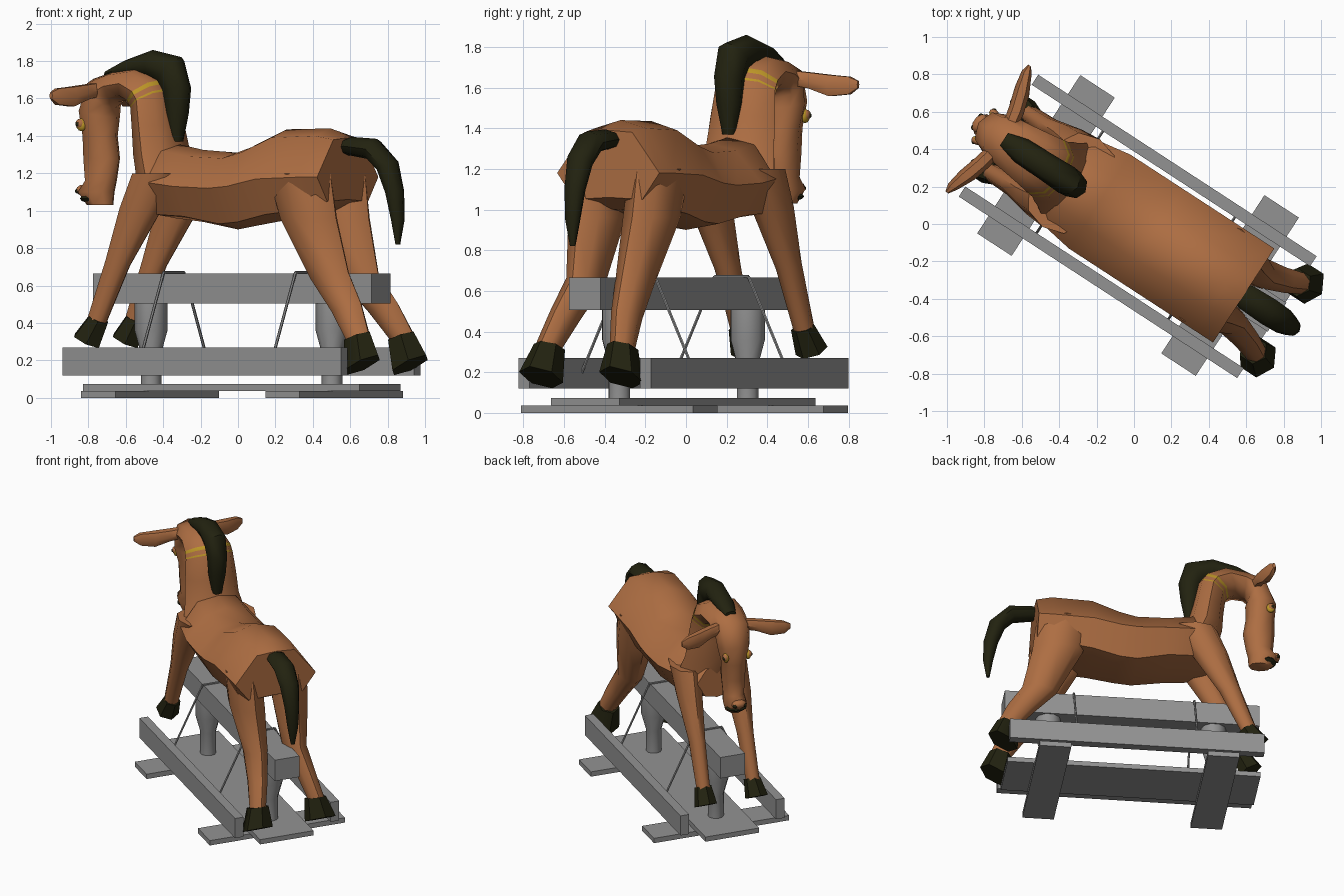
import bpy, bmesh, math
from mathutils import Matrix, Vector

TURN = Matrix.Rotation(math.radians(-33.1), 4, 'Z')   # horse stands diagonally; local -x is the head


def mat(name, rgb):
    m = bpy.data.materials.new(name)
    m.diffuse_color = (*rgb, 1)
    return m


BROWN = mat("chestnut brown", (0.42, 0.155, 0.055))
DARK = mat("dark olive", (0.016, 0.016, 0.005))
GOLD = mat("gold", (0.50, 0.30, 0.02))
GREY = mat("stand grey", (0.29, 0.29, 0.29))


def finish(name, bm, mats, angle=0):
    bmesh.ops.recalc_face_normals(bm, faces=bm.faces)
    bm.transform(TURN)
    me = bpy.data.meshes.new(name)
    bm.to_mesh(me)
    bm.free()
    for m in mats:
        me.materials.append(m)
    ob = bpy.data.objects.new(name, me)
    bpy.context.collection.objects.link(ob)
    if angle:
        bpy.ops.object.select_all(action='DESELECT')
        ob.select_set(True)
        bpy.context.view_layer.objects.active = ob
        bpy.ops.object.shade_smooth_by_angle(angle=math.radians(angle))
    return ob


def loft(name, rings, mats, angle=55, gold=()):
    """Skin rings of points; segments listed in gold use material 1."""
    bm = bmesh.new()
    vs = [[bm.verts.new(p) for p in r] for r in rings]
    n = len(vs[0])
    for k in range(len(vs) - 1):
        for i in range(n):
            j = (i + 1) % n
            f = bm.faces.new((vs[k][i], vs[k][j], vs[k + 1][j], vs[k + 1][i]))
            f.material_index = 1 if k in gold else 0
    bm.faces.new(vs[0])
    bm.faces.new(vs[-1])
    return finish(name, bm, mats, angle)


def oval(c, a_vec, b_vec, n=8):
    c, a, b = Vector(c), Vector(a_vec), Vector(b_vec)
    return [c + a * math.cos(2 * math.pi * i / n) + b * math.sin(2 * math.pi * i / n) for i in range(n)]


def ring(u, v, z, tilt, a, b, n=8):
    """Oval of half sizes a (in the side plane, tilted) and b (sideways)."""
    t = math.radians(tilt)
    return oval((u, v, z), (a * math.cos(t), 0, a * math.sin(t)), (0, b, 0), n)


def box(name, x0, x1, y0, y1, z0, z1, m=GREY):
    bm = bmesh.new()
    bmesh.ops.create_cube(bm, size=1)
    bmesh.ops.scale(bm, vec=(x1 - x0, y1 - y0, z1 - z0), verts=bm.verts)
    bmesh.ops.translate(bm, vec=((x0 + x1) / 2, (y0 + y1) / 2, (z0 + z1) / 2), verts=bm.verts)
    return finish(name, bm, [m])


def ball(name, c, size, m):
    bm = bmesh.new()
    bmesh.ops.create_uvsphere(bm, u_segments=10, v_segments=6, radius=1)
    bmesh.ops.scale(bm, vec=size, verts=bm.verts)
    bmesh.ops.translate(bm, vec=c, verts=bm.verts)
    return finish(name, bm, [m], 60)


def rod(name, p, q, r=0.008):
    p, q = Vector(p), Vector(q)
    d = (q - p).normalized()
    a = d.cross(Vector((1, 0, 0))).normalized()
    b = d.cross(a)
    return loft(name, [oval(p, a * r, b * r, 6), oval(q, a * r, b * r, 6)], [GREY], 40)


# Stand: cross feet, base plank, top beam, swinging rails
for i, u in enumerate((-0.565, 0.61)):
    box(f"cross_foot_{i}", u - 0.11, u + 0.11, -0.5, 0.51, 0, 0.037)
box("base_plank", -0.86, 0.907, -0.2, 0.2, 0.037, 0.073)
box("top_beam", -0.866, 0.913, -0.092, 0.092, 0.505, 0.665)
for s in (-1, 1):
    box(f"rail_{s}", -0.865, 0.912, s * 0.357 - 0.032, s * 0.357 + 0.032, 0.12, 0.27)

# Turned posts
POST = [(0.055, 0.07), (0.055, 0.24), (0.088, 0.36), (0.088, 0.51)]
for i, u in enumerate((-0.555, 0.60)):
    loft(f"post_{i}", [ring(u, 0, z, 0, r, r, 10) for r, z in POST], [GREY], 40)

# Hanging rods over the beam
for i, u in enumerate((-0.41, 0.432)):
    rod(f"rod_top_{i}", (u, -0.1, 0.67), (u, 0.1, 0.67))
    for s in (-1, 1):
        rod(f"rod_{i}_{s}", (u, s * 0.1, 0.67), (u, s * 0.335, 0.19))

# Body: u, top, (upper half width, z), (side half width, z), (lower half width, z), belly
BODY = [
    (-0.58, 1.23, 0.08, 1.21, 0.15, 1.11, 0.09, 1.01, 0.99),
    (-0.40, 1.36, 0.14, 1.32, 0.27, 1.15, 0.19, 0.98, 0.96),
    (-0.22, 1.325, 0.15, 1.29, 0.30, 1.13, 0.20, 0.97, 0.94),
    (0.00, 1.31, 0.16, 1.28, 0.30, 1.12, 0.19, 0.93, 0.90),
    (0.12, 1.35, 0.16, 1.31, 0.30, 1.13, 0.19, 0.94, 0.92),
    (0.31, 1.435, 0.15, 1.39, 0.30, 1.17, 0.21, 0.98, 0.95),
    (0.59, 1.44, 0.15, 1.40, 0.30, 1.18, 0.23, 1.01, 1.00),
    (0.70, 1.39, 0.14, 1.38, 0.30, 1.18, 0.20, 1.05, 1.06),
]
rings = []
for u, t, w1, z1, w2, z2, w3, z3, b in BODY:
    half = [(w1, z1), (w2, z2), (w3, z3)]
    prof = [(0, t)] + half + [(0, b)] + [(-w, z) for w, z in reversed(half)]
    rings.append([(u, w, z) for w, z in prof])
loft("body", rings, [BROWN], 50)

# Neck and head: u, z, tilt, depth, half width (gold bridle stripes on thin segments)
NECK = [
    (-0.41, 1.10, -15, 0.17, 0.25), (-0.485, 1.30, 0, 0.13, 0.20), (-0.51, 1.45, 5, 0.115, 0.19),
    (-0.535, 1.59, 28, 0.115, 0.175), (-0.54, 1.598, 30, 0.115, 0.174),
    (-0.555, 1.62, 33, 0.115, 0.172), (-0.567, 1.638, 35, 0.115, 0.17),
    (-0.66, 1.68, 62, 0.10, 0.155), (-0.77, 1.665, 92, 0.085, 0.14), (-0.855, 1.625, 130, 0.105, 0.13),
    (-0.885, 1.52, 170, 0.11, 0.12), (-0.88, 1.40, 180, 0.10, 0.09), (-0.87, 1.28, 180, 0.11, 0.085),
    (-0.875, 1.16, 180, 0.095, 0.075), (-0.905, 1.10, 180, 0.11, 0.085), (-0.88, 1.03, 180, 0.08, 0.06),
]
loft("neck_and_head", [ring(u, 0, z, t, a, b) for u, z, t, a, b in NECK], [BROWN, GOLD], 60, (3, 5))

# Mane and tail
MANE = [
    (-0.83, 1.73, 90, 0.02, 0.04), (-0.72, 1.76, 75, 0.05, 0.07), (-0.55, 1.785, 85, 0.075, 0.075),
    (-0.43, 1.75, 45, 0.10, 0.08), (-0.39, 1.65, 5, 0.08, 0.075), (-0.39, 1.52, 0, 0.065, 0.065),
    (-0.39, 1.37, 0, 0.035, 0.035),
]
loft("mane", [ring(u, 0, z, t, a, b) for u, z, t, a, b in MANE], [DARK])
TAIL = [
    (0.61, 1.335, 90, 0.03, 0.045), (0.72, 1.345, 85, 0.05, 0.07), (0.86, 1.33, 65, 0.06, 0.075),
    (0.955, 1.24, 30, 0.06, 0.07), (1.00, 1.10, 8, 0.05, 0.055), (1.02, 0.95, 0, 0.035, 0.04),
    (1.02, 0.82, 0, 0.012, 0.015),
]
loft("tail", [ring(u, 0, z, t, a, b) for u, z, t, a, b in TAIL], [DARK])

# Legs and hooves: u, v, z, tilt, depth, half width
HIND = [
    (0.50, 0.17, 1.20, 0, 0.20, 0.12), (0.555, 0.16, 0.96, 0, 0.175, 0.125),
    (0.68, 0.145, 0.65, 10, 0.12, 0.085), (0.81, 0.18, 0.48, 15, 0.095, 0.07),
    (0.915, 0.22, 0.31, 20, 0.068, 0.06),
]
HIND_HOOF = [(0.90, 0.215, 0.325, 20, 0.085, 0.075), (0.945, 0.235, 0.175, 28, 0.115, 0.11)]
FORE = [
    (-0.40, 0.17, 1.20, 0, 0.16, 0.11), (-0.51, 0.18, 1.00, -8, 0.125, 0.09),
    (-0.65, 0.18, 0.72, -15, 0.075, 0.06), (-0.785, 0.185, 0.40, -20, 0.055, 0.05),
]
FORE_HOOF = [(-0.77, 0.183, 0.42, -25, 0.062, 0.058), (-0.84, 0.19, 0.305, -28, 0.085, 0.08)]
for s in (-1, 1):
    for name, rows, m, n in (("hind_leg", HIND, BROWN, 8), ("front_leg", FORE, BROWN, 8),
                             ("hind_hoof", HIND_HOOF, DARK, 6), ("front_hoof", FORE_HOOF, DARK, 6)):
        loft(f"{name}_{s}", [ring(u, s * v, z, t, a, b, n) for u, v, z, t, a, b in rows], [m])

    # Ears stick out sideways: u, v, z, half width, half height
    EAR = [(-0.84, 0.07, 1.65, 0.04, 0.04), (-0.86, 0.17, 1.635, 0.045, 0.045),
           (-0.89, 0.27, 1.61, 0.045, 0.06), (-0.92, 0.36, 1.61, 0.03, 0.05), (-0.93, 0.405, 1.615, 0.01, 0.02)]
    loft(f"ear_{s}", [oval((u, s * v, z), (a, 0, 0), (0, 0, b), 6) for u, v, z, a, b in EAR], [BROWN])

    # Eyes with gold rims, nostrils
    ball(f"eye_rim_{s}", (-0.945, s * 0.083, 1.46), (0.032, 0.02, 0.035), GOLD)
    ball(f"eye_lid_{s}", (-0.950, s * 0.088, 1.465), (0.028, 0.02, 0.027), BROWN)
    ball(f"pupil_{s}", (-0.957, s * 0.096, 1.463), (0.015, 0.016, 0.014), DARK)
    ball(f"nostril_{s}", (-1.0, s * 0.035, 1.105), (0.015, 0.016, 0.014), DARK)

# Nose tip and mouth
ball("nose", (-0.985, 0, 1.11), (0.035, 0.055, 0.03), BROWN)
ball("mouth", (-0.93, 0, 1.065), (0.065, 0.077, 0.025), DARK)
